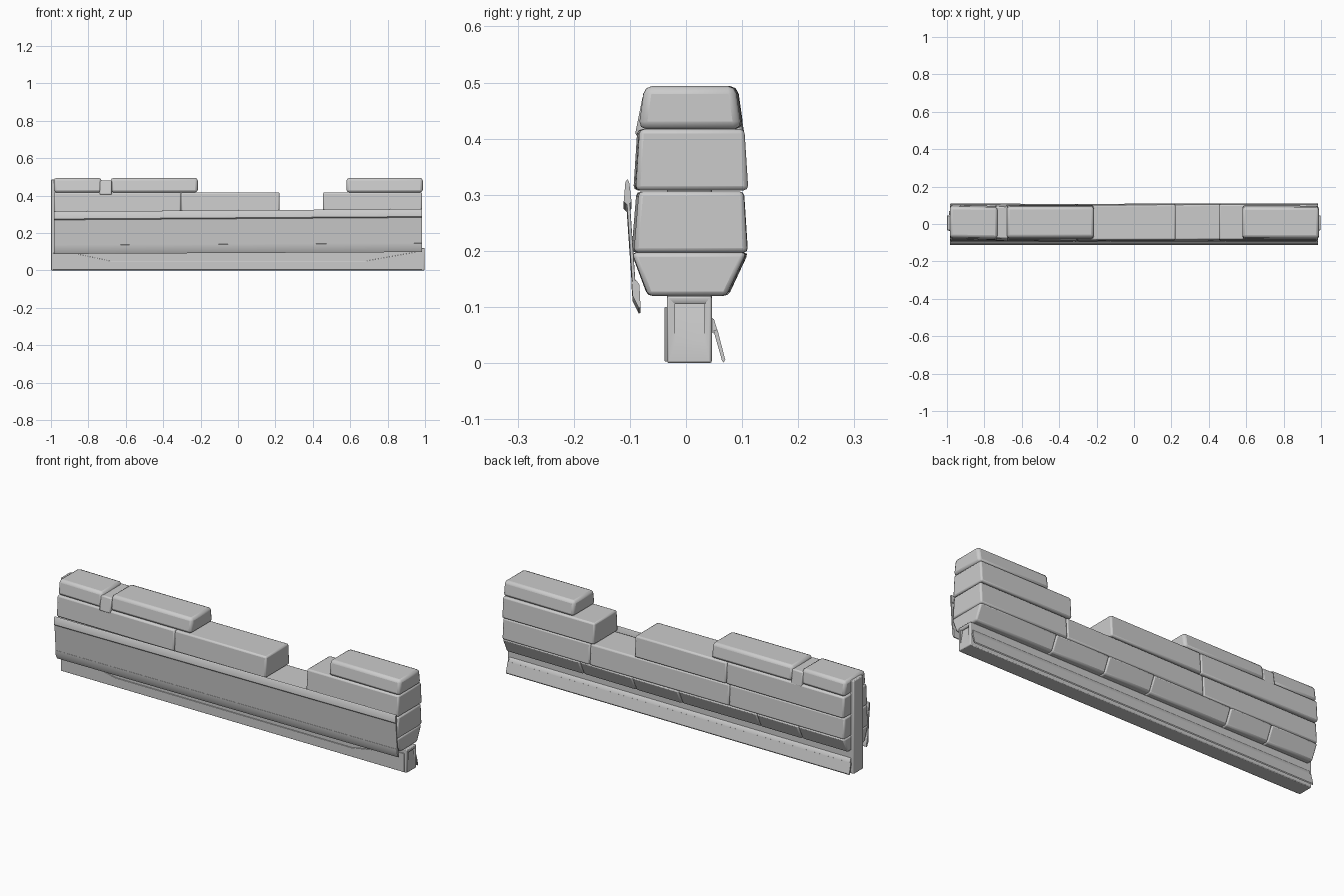
import bpy, bmesh, random

if "Cube" in bpy.data.objects:
    bpy.data.objects.remove(bpy.data.objects["Cube"])

random.seed(4)


def loft(name, ring_a, ring_b, bevel=0.0, segments=2):
    """Solid between two matching rings of 3D points."""
    bm = bmesh.new()
    a = [bm.verts.new(p) for p in ring_a]
    b = [bm.verts.new(p) for p in ring_b]
    n = len(a)
    bm.faces.new(a)
    bm.faces.new(b[::-1])
    for i in range(n):
        bm.faces.new((a[i], b[i], b[(i + 1) % n], a[(i + 1) % n]))
    bmesh.ops.recalc_face_normals(bm, faces=bm.faces)
    mesh = bpy.data.meshes.new(name)
    bm.to_mesh(mesh)
    bm.free()
    obj = bpy.data.objects.new(name, mesh)
    bpy.context.collection.objects.link(obj)
    if bevel:
        mod = obj.modifiers.new("soft_edges", "BEVEL")
        mod.width = bevel
        mod.segments = segments
    bpy.ops.object.select_all(action="DESELECT")
    obj.select_set(True)
    bpy.context.view_layer.objects.active = obj
    bpy.ops.object.shade_smooth_by_angle(angle=0.7)
    return obj


def bar(name, profile, x0, x1, bevel=0.0, dz=(0, 0)):
    """Extrude a y-z profile along x, with an optional height shift at each end."""
    return loft(name, [(x0, y, z + dz[0]) for y, z in profile],
                [(x1, y, z + dz[1]) for y, z in profile], bevel)


def block(name, x0, x1, z0, z1, bottom, top, bevel=0.008):
    """Tapered masonry block with a slight random skew."""
    j = [random.uniform(-0.003, 0.003) for _ in range(2)]
    rings = []
    for x, k in ((x0, j[0]), (x1, j[1])):
        rings.append([(x, bottom[0] + k, z0), (x, bottom[1] + k, z0),
                      (x, top[1] + k, z1), (x, top[0] + k, z1)])
    return loft(name, rings[0], rings[1], bevel)


# stacked courses: z range, bottom y range, top y range, x spans of the blocks
courses = [
    ("lower_course", 0.12, 0.197, (-0.066, 0.073), (-0.095, 0.109),
     [(-0.985, -0.72), (-0.72, -0.48), (-0.48, -0.03), (-0.03, 0.235),
      (0.235, 0.54), (0.54, 0.985)]),
    ("second_course", 0.197, 0.306, (-0.095, 0.108), (-0.086, 0.101),
     [(-0.985, -0.32), (-0.32, 0.48), (0.48, 0.985)]),
    ("third_course", 0.308, 0.417, (-0.092, 0.109), (-0.085, 0.102),
     [(-0.985, -0.305), (-0.305, 0.222), (0.455, 0.985)]),
    ("top_course", 0.417, 0.494, (-0.083, 0.101), (-0.072, 0.09),
     [(-0.985, -0.73), (-0.68, -0.215), (0.58, 0.988)]),
]
for name, z0, z1, low, high, spans in courses:
    for i, (x0, x1) in enumerate(spans):
        block(f"{name}_block_{i + 1}", x0, x1, z0, z1, low, high,
              0.014 if name == "top_course" else 0.008)

# narrow recessed filler between two top blocks
block("top_gap_strap", -0.74, -0.675, 0.405, 0.48, (-0.089, 0.105), (-0.074, 0.093), 0.006)

# base beam with a sloping arch recess in its right end
beam = bar("base_beam", [(-0.034, 0), (0.046, 0), (0.046, 0.12), (-0.034, 0.12)],
           -0.995, 0.997, 0.004)
wedge = [(0.985, 0.105), (1.03, 0.105), (1.03, 0.035), (0.9975, 0.035)]
cutter = loft("end_recess_cutter", [(x, -0.02, z) for x, z in wedge],
              [(x, 0.033, z) for x, z in wedge])
cutter.hide_render = True
cutter.hide_viewport = True
cut = beam.modifiers.new("end_recess", "BOOLEAN")
cut.operation = "DIFFERENCE"
cut.object = cutter

# shallow raised panel on the front of the base beam
outline = [(-0.99, 0.003), (0.985, 0.003), (0.985, 0.10), (0.96, 0.10), (0.68, 0.05),
           (-0.68, 0.05), (-0.87, 0.09), (-0.99, 0.092)]
loft("base_front_panel", [(x, -0.038, z) for x, z in outline],
     [(x, -0.03, z) for x, z in outline], 0.0015)

# sloping skirt along the back of the base
bar("rear_skirt_upper", [(0.044, 0.056), (0.052, 0.052), (0.056, 0.058), (0.05, 0.078),
                         (0.044, 0.082)], -0.985, 0.985)
bar("rear_skirt_lower", [(0.049, 0.058), (0.064, 0.005), (0.067, 0.001), (0.07, 0.006),
                         (0.056, 0.06)], -0.99, 0.99)

# leaning front board with thicker rails top and bottom, slightly out of level
tilt = (-0.010, 0.003)
bar("front_board", [(-0.107, 0.30), (-0.101, 0.30), (-0.089, 0.125), (-0.095, 0.125)],
    -0.985, 0.985, 0.001, tilt)
bar("front_board_top_rail", [(-0.111, 0.285), (-0.108, 0.32), (-0.104, 0.325),
                             (-0.101, 0.318), (-0.097, 0.285), (-0.104, 0.278)],
    -0.985, 0.985, 0.0, tilt)
bar("front_board_bottom_rail", [(-0.097, 0.137), (-0.095, 0.112), (-0.084, 0.09),
                                (-0.081, 0.092), (-0.083, 0.132), (-0.089, 0.14)],
    -0.985, 0.985, 0.0, (-0.002, 0.008))

# upright post on the left end
bar("left_end_post", [(-0.034, 0), (0.046, 0), (0.046, 0.485), (-0.034, 0.485)],
    -1.0, -0.975, 0.004)
